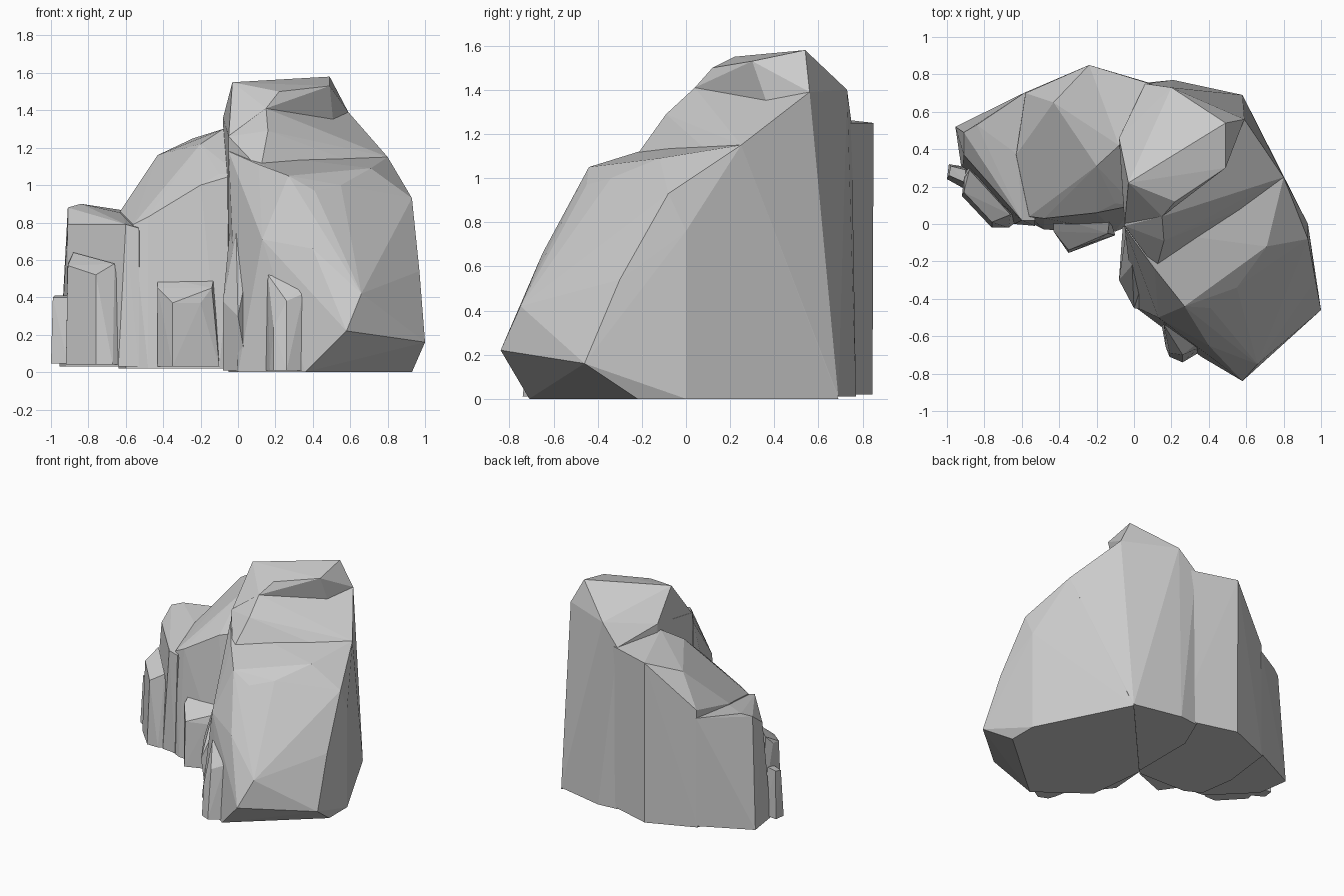
import bpy, bmesh


def rock(name, top, base):
    """Flat-faced boulder: convex wrap of 3D crown points and a ground outline (x, y, z)."""
    bm = bmesh.new()
    for p in top + base:
        bm.verts.new(p)
    res = bmesh.ops.convex_hull(bm, input=bm.verts)
    junk = [g for g in res["geom_interior"] if isinstance(g, bmesh.types.BMVert)]
    bmesh.ops.delete(bm, geom=list(set(junk)), context='VERTS')
    bmesh.ops.recalc_face_normals(bm, faces=bm.faces)
    mesh = bpy.data.meshes.new(name)
    bm.to_mesh(mesh)
    bm.free()
    obj = bpy.data.objects.new(name, mesh)
    bpy.context.collection.objects.link(obj)
    return obj


def ground(outline, z):
    return [(x, y, z) for x, y in outline]


def fuse(target, others):
    """Weld overlapping boulders into one solid."""
    for o in others:
        mod = target.modifiers.new("weld_" + o.name, 'BOOLEAN')
        mod.operation, mod.solver, mod.object = 'UNION', 'EXACT', o
    graph = bpy.context.evaluated_depsgraph_get()
    mesh = bpy.data.meshes.new_from_object(target.evaluated_get(graph))
    target.modifiers.clear()
    target.data = mesh
    for o in others:
        bpy.data.objects.remove(o)


# cap stone with a notched front right corner
cap = rock("summit_cap",
     [(-.03, .22, 1.55), (.49, .54, 1.58), (.59, .56, 1.39), (.51, .37, 1.33),
      (.22, .12, 1.50), (.49, .30, 1.53), (.15, .04, 1.41), (.20, .73, 1.40),
      (-.08, .46, 1.36)],
     [(-.05, .0, 1.26), (.06, .7, 1.25), (.58, .57, 1.2)])

# tall body at the back right, below the cap
body = rock("summit_rock",
     [(.59, .56, 1.39), (.51, .36, 1.33), (.15, .04, 1.41), (.16, -.09, 1.29),
      (.17, -.13, 1.19), (.12, -.24, 1.08), (-.05, -.01, 1.26), (.20, .73, 1.40),
      (-.08, .46, 1.36), (.62, .10, 1.12), (.80, .25, 1.15), (.06, .75, 1.25)],
     ground([(.58, .69), (.21, .77), (.06, .755), (-.05, .5), (-.05, .0),
             (.0, -.1), (.5, .0), (.75, .28)], .01))

# lower buttress with a ledge, leaning out to the front right
buttress = rock("front_buttress",
     [(.27, -.44, 1.05), (.71, -.12, 1.09), (.62, .10, 1.14), (.11, -.24, 1.11),
      (.80, .25, 1.15), (.93, -.08, .93), (.85, -.04, 1.0), (.93, .0, .76),
      (.41, -.45, .97), (.55, -.34, 1.0), (.13, -.50, .71), (.40, -.65, .66),
      (.66, -.75, .42), (.58, -.84, .22), (1.0, -.46, .16), (.97, -.30, .54),
      (.93, -.20, .66), (-.05, -.02, 1.18)],
     ground([(.36, -.71), (.93, -.22), (.93, .0), (.58, .69), (-.05, .0),
             (.0, -.44), (.14, -.53)], .0))

# broad left shoulder, its right end buried in the summit rock
shoulder = rock("left_shoulder",
     [(-.24, .85, 1.25), (.12, .74, 1.25), (-.43, .65, 1.16), (-.58, .70, .92),
      (-.20, .31, 1.22), (-.08, .42, 1.30), (-.63, .37, .86), (-.10, .11, 1.06),
      (-.20, .06, 1.0), (-.48, .03, .83), (-.56, .04, .79), (.0, .1, 1.06)],
     ground([(-.24, .845), (-.59, .70), (-.64, .30), (-.60, .03), (-.48, -.03),
             (-.10, -.04), (.0, .0), (.2, .72)], .02))

# low block on the far left
block = rock("left_block",
     [(-.91, .49, .88), (-.84, .53, .90), (-.58, .705, .86), (-.62, .37, .85),
      (-.60, .02, .79), (-.53, .02, .77), (-.86, .34, .81), (-.91, .37, .79)],
     ground([(-.955, .52), (-.58, .705), (-.4, .4), (-.53, -.01), (-.64, .0),
             (-.92, .28)], .03))

# slabs leaning on the left side
slab = rock("left_slab",
     [(-.91, .24, .58), (-.88, .29, .64), (-.66, .05, .58), (-.76, .01, .52),
      (-.91, .17, .57)],
     ground([(-.92, .15), (-.76, -.02), (-.67, -.02), (-.58, .05), (-.88, .33)], .04))
chip = rock("left_chip",
     [(-.99, .26, .40), (-.98, .31, .41), (-.90, .29, .41), (-.90, .22, .40)],
     ground([(-1.0, .24), (-.99, .32), (-.86, .30), (-.91, .19)], .045))

# small stones against the foot of the wall
stone_a = rock("shoulder_stone",
     [(-.43, .04, .51), (-.13, .03, .50), (-.35, -.14, .37), (-.20, -.09, .37),
      (-.43, -.04, .45), (-.14, -.05, .45)],
     ground([(-.43, -.04), (-.35, -.155), (-.21, -.10), (-.10, -.06), (-.2, .05)], .03))
stone_b = rock("buttress_stone",
     [(.16, -.54, .52), (.36, -.62, .48), (.26, -.70, .38), (.19, -.69, .24),
      (.35, -.66, .42)],
     ground([(.17, -.66), (.19, -.71), (.26, -.74), (.36, -.68), (.36, -.55),
             (.14, -.5)], .01))
fin = rock("crevice_fin",
     [(-.04, -.02, .80), (-.01, -.22, .74), (-.08, -.30, .38), (.1, -.15, .8),
      (.0, -.45, .3)],
     ground([(-.08, -.29), (-.06, -.01), (.1, -.1), (.05, -.46)], .01))

# weld everything into one rock
fuse(body, [cap, buttress, shoulder, block, slab, chip, stone_a, stone_b, fin])
body.name = "rock_formation"
